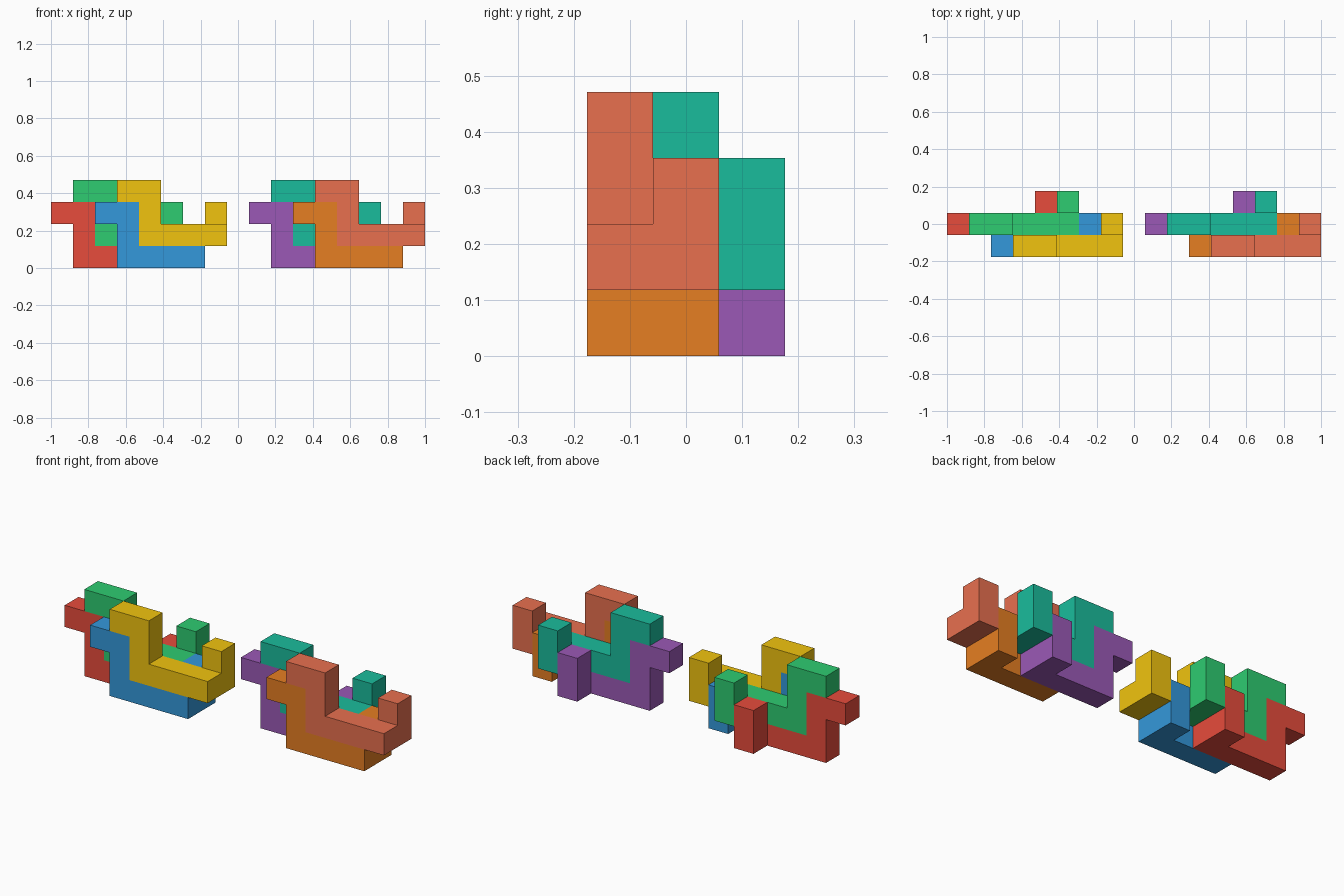
import bpy, bmesh
from mathutils import Vector

if "Cube" in bpy.data.objects:
    bpy.data.objects.remove(bpy.data.objects["Cube"])

U = 2 / 17                                  # edge of one cube cell
ORIGIN = Vector((-1, -1.5 * U, 0))
STEPS = {"X": (1, 0, 0), "x": (-1, 0, 0), "Y": (0, 1, 0), "Z": (0, 0, 1), "z": (0, 0, -1)}
SNAKE = "XzzXXXYZ"                          # cell-to-cell walk shared by every piece


def material(name, hex_colour):
    srgb = [int(hex_colour[i:i + 2], 16) / 255 for i in (0, 2, 4)]
    lin = [c / 12.92 if c <= 0.04045 else ((c + 0.055) / 1.055) ** 2.4 for c in srgb]
    mat = bpy.data.materials.new(name)
    mat.diffuse_color = (*lin, 1)
    mat.use_nodes = True
    mat.node_tree.nodes["Principled BSDF"].inputs["Base Color"].default_value = mat.diffuse_color
    return mat


def piece(name, start, hex_colour):
    # cells visited by the walk
    cells = [Vector(start)]
    for s in SNAKE:
        cells.append(cells[-1] + Vector(STEPS[s]))
    # one cube per cell, welded, inner walls removed, flat faces merged
    bm = bmesh.new()
    for c in cells:
        cube = bmesh.ops.create_cube(bm, size=U)
        bmesh.ops.translate(bm, verts=cube["verts"],
                            vec=ORIGIN + (c + Vector((0.5, 0.5, 0.5))) * U)
    bmesh.ops.remove_doubles(bm, verts=bm.verts, dist=U * 0.01)
    taken = {tuple(round(v) for v in c) for c in cells}
    inner = []
    for f in bm.faces:
        p = (f.calc_center_median() - ORIGIN) / U
        n = f.normal * 0.5
        sides = [tuple(int(v // 1) for v in q) for q in (p + n, p - n)]
        if all(s in taken for s in sides):
            inner.append(f)
    bmesh.ops.delete(bm, geom=inner, context="FACES")
    bmesh.ops.recalc_face_normals(bm, faces=bm.faces)
    bmesh.ops.dissolve_limit(bm, angle_limit=0.02, verts=bm.verts, edges=bm.edges)
    mesh = bpy.data.meshes.new(name)
    bm.to_mesh(mesh)
    bm.free()
    mesh.materials.append(material(name, hex_colour))
    bpy.context.collection.objects.link(bpy.data.objects.new(name, mesh))


# four interlocking pieces, repeated as a second group 9 cells to the right
STARTS = {"back_lower": (0, 1, 2), "back_upper": (1, 1, 3),
          "front_lower": (2, 0, 2), "front_upper": (3, 0, 3)}
COLOURS = {"left": ("E74C3C", "2ECC71", "3498DB", "F1C40F"),
           "right": ("9B59B6", "1ABC9C", "E67E22", "E8704F")}
for shift, (side, colours) in zip((0, 9), COLOURS.items()):
    for (part, (x, y, z)), colour in zip(STARTS.items(), colours):
        piece(f"{side}_{part}_piece", (x + shift, y, z), colour)
